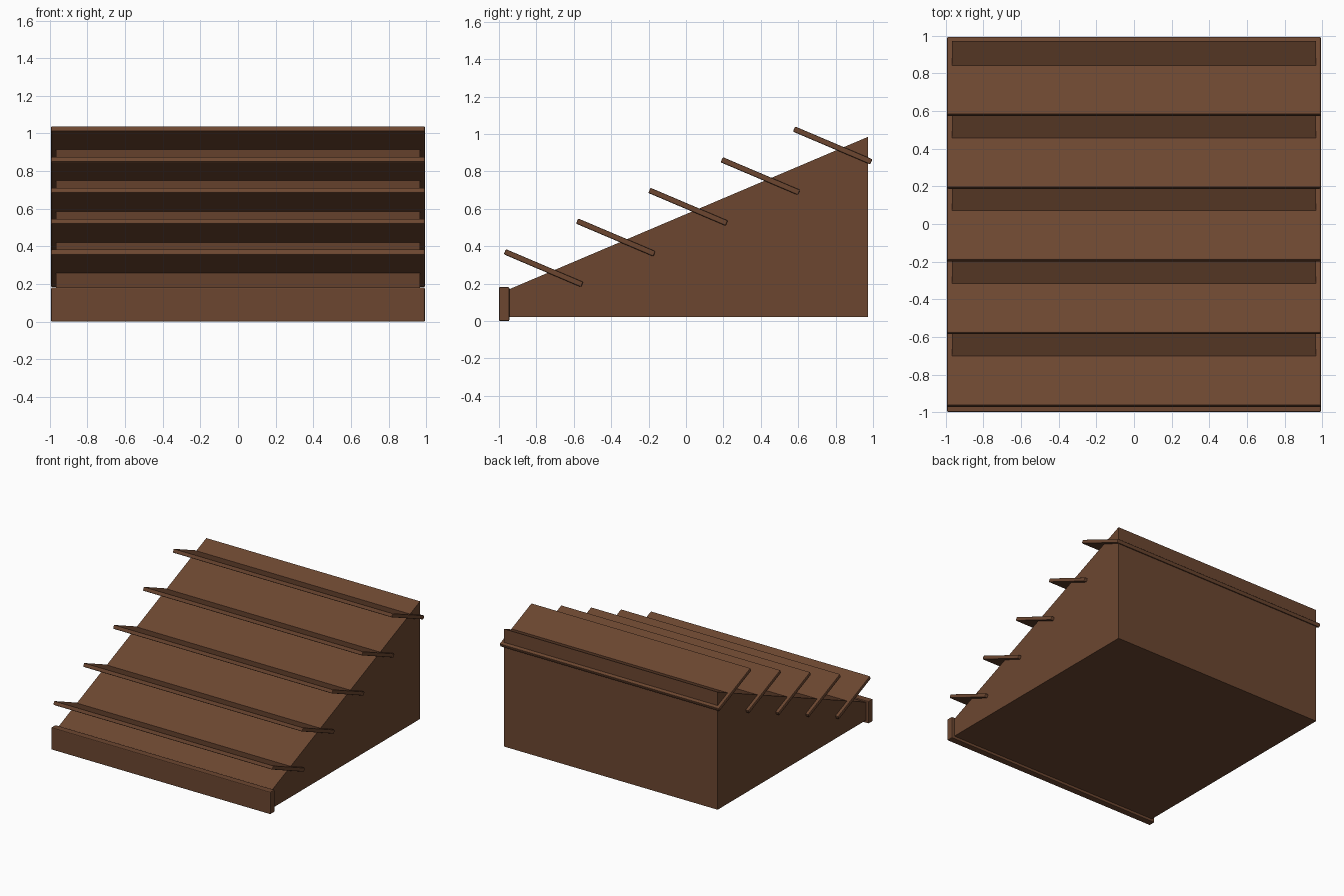
import bpy
import math

cube = bpy.data.objects.get("Cube")
if cube:
    bpy.data.objects.remove(cube, do_unlink=True)

wood = bpy.data.materials.new("brown_wood")
wood.use_nodes = True
COLOR = (0.15, 0.062, 0.03, 1)
wood.diffuse_color = COLOR
wood.node_tree.nodes["Principled BSDF"].inputs["Base Color"].default_value = COLOR


def extrude_x(name, profile, half_width):
    """Solid made by sweeping a (y, z) profile across the width."""
    n = len(profile)
    verts = [(x, y, z) for x in (-half_width, half_width) for y, z in profile]
    faces = [tuple(reversed(range(n))), tuple(range(n, 2 * n))]
    faces += [(i, (i + 1) % n, n + (i + 1) % n, n + i) for i in range(n)]
    mesh = bpy.data.meshes.new(name)
    mesh.from_pydata(verts, [], faces)
    mesh.materials.append(wood)
    obj = bpy.data.objects.new(name, mesh)
    bpy.context.collection.objects.link(obj)
    return obj


def board(name, depth, height, center, tilt=0):
    """Full-width board with slightly softened edges."""
    d, h = depth / 2, height / 2
    obj = extrude_x(name, [(-d, -h), (d, -h), (d, h), (-d, h)], 0.993)
    obj.location = (0, *center)
    obj.rotation_euler.x = tilt
    bevel = obj.modifiers.new("soft_edges", "BEVEL")
    bevel.width = 0.006
    bevel.segments = 2
    return obj


# Sloping wedge body
extrude_x("wedge_body", [(-0.955, 0.022), (0.973, 0.022), (0.973, 0.985), (-0.955, 0.166)], 0.968)

# Upright board along the front edge
board("front_board", 0.055, 0.182, (-0.972, 0.091))

# Tilted slats climbing the slope
for i in range(5):
    board(f"slat_{i + 1}", 0.449, 0.03,
          (-0.762 + 0.3865 * i, 0.283 + 0.164 * i), -math.radians(23))
